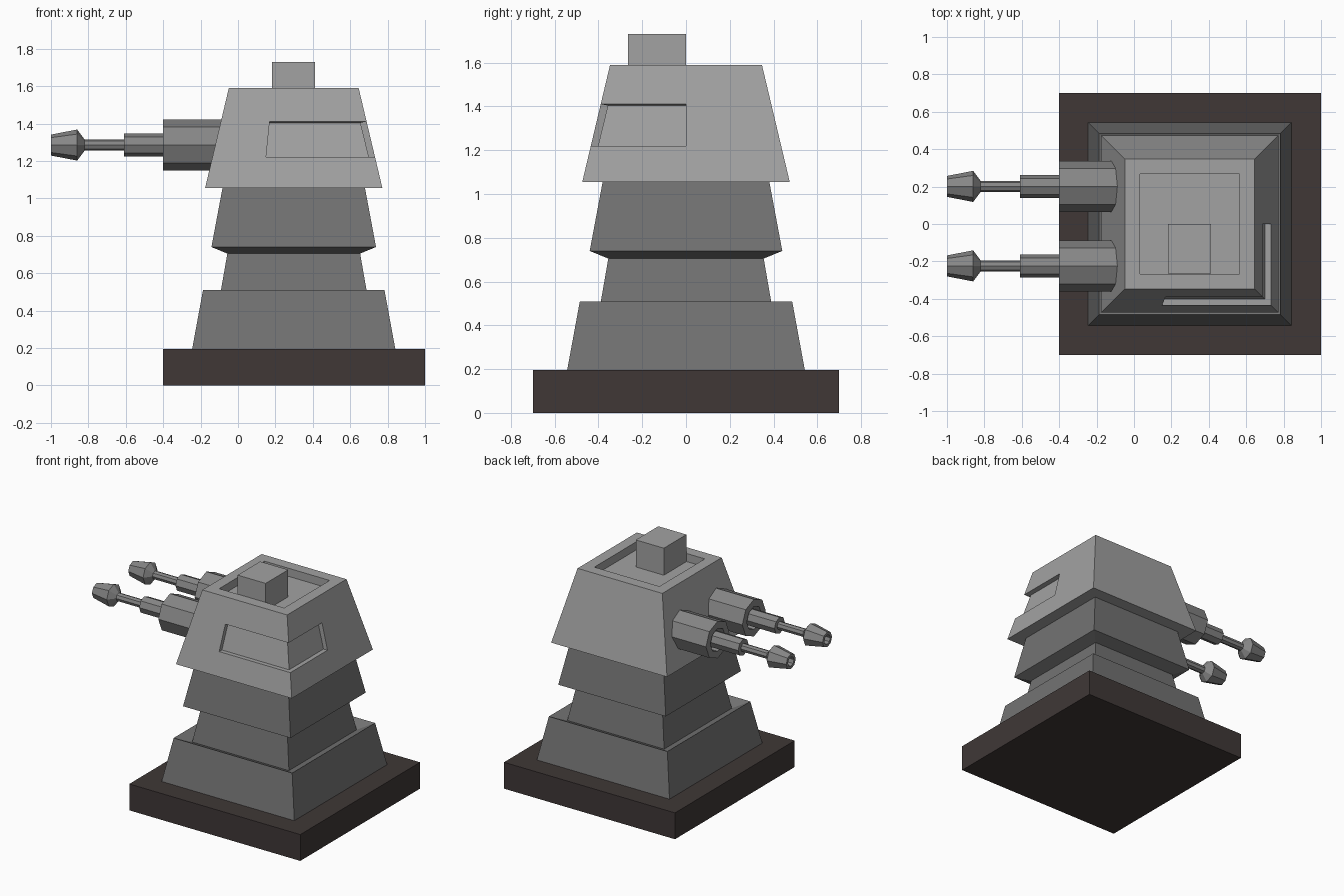
import bpy, bmesh
from math import pi, cos, sin

if "Cube" in bpy.data.objects:
    bpy.data.objects.remove(bpy.data.objects["Cube"])

CX = 0.298  # tower axis


def material(name, rgb):
    m = bpy.data.materials.new(name)
    m.diffuse_color = (*rgb, 1)
    m.use_nodes = True
    m.node_tree.nodes["Principled BSDF"].inputs["Base Color"].default_value = m.diffuse_color
    return m


def loft(name, rings, mat=None):
    """Skin a list of equal-length point rings and cap both ends."""
    bm = bmesh.new()
    vs = [[bm.verts.new(p) for p in ring] for ring in rings]
    n = len(rings[0])
    for a, b in zip(vs, vs[1:]):
        for i in range(n):
            j = (i + 1) % n
            bm.faces.new((a[i], a[j], b[j], b[i]))
    bm.faces.new(vs[0][::-1])
    bm.faces.new(vs[-1])
    bmesh.ops.recalc_face_normals(bm, faces=bm.faces)
    me = bpy.data.meshes.new(name)
    bm.to_mesh(me)
    bm.free()
    ob = bpy.data.objects.new(name, me)
    bpy.context.collection.objects.link(ob)
    if mat:
        me.materials.append(mat)
    return ob


def square(cx, cy, hx, hy, z):
    return [(cx + sx * hx, cy + sy * hy, z)
            for sx, sy in ((-1, -1), (1, -1), (1, 1), (-1, 1))]


def tower(name, profile, mat=None):
    return loft(name, [square(CX, 0, h, h, z) for h, z in profile], mat)


brown = material("dark_brown", (0.05, 0.039, 0.037))
dark = material("dark_grey", (0.17, 0.17, 0.17))
light = material("light_grey", (0.36, 0.36, 0.36))
steel = material("gun_grey", (0.24, 0.24, 0.24))

# Ground slab
loft("base_slab", [square(0.3, 0, 0.7, 0.7, z) for z in (0, 0.195)], brown)

# Stacked body: skirt with inward-sloping ledge, waist, flared collar
tower("tower_body", [(0.543, 0.195), (0.485, 0.51), (0.396, 0.47),
                     (0.355, 0.705), (0.44, 0.74), (0.38, 1.06)], dark)

# Head with sunken roof
head = tower("turret_head", [(0.474, 1.055), (0.347, 1.59),
                             (0.266, 1.59), (0.266, 1.53)], light)

# Window recess wrapping the front right corner, its top edge sloping outward;
# section is (distance from tower axis to the side, height)
section = [(0.402, 1.22), (0.502, 1.22), (0.502, 1.435), (0.357, 1.404)]
left_end = [(0.15 + 0.1 * (z - 1.22), -d, z) for d, z in section]
corner = [(CX + d, -d, z) for d, z in section]
right_end = [(CX + d, 0, z) for d, z in section]
cutter = loft("window_cutter", [left_end, corner, right_end])
cutter.hide_render = True
cutter.hide_viewport = True
cut = head.modifiers.new("window", 'BOOLEAN')
cut.operation = 'DIFFERENCE'
cut.solver = 'EXACT'
cut.object = cutter

# Hatch box on the roof
loft("roof_box", [square(0.297, -0.133, 0.115, 0.132, z) for z in (1.52, 1.73)], light)

# Twin eight-sided guns: hollow sleeve, barrel, thin barrel, hollow muzzle
gun = [(0, 0.137), (-0.4, 0.137), (-0.4, 0.085), (-0.34, 0.085), (-0.34, 0.061),
       (-0.61, 0.061), (-0.61, 0.03), (-0.82, 0.03), (-0.86, 0.083),
       (-1, 0.056), (-1, 0.035), (-0.93, 0.035)]
for side, y in (("back", 0.201), ("front", -0.224)):
    loft(side + "_gun",
         [[(x, y + r * cos(pi * k / 4), 1.285 + r * sin(pi * k / 4))
           for k in range(8)] for x, r in gun], steel)
